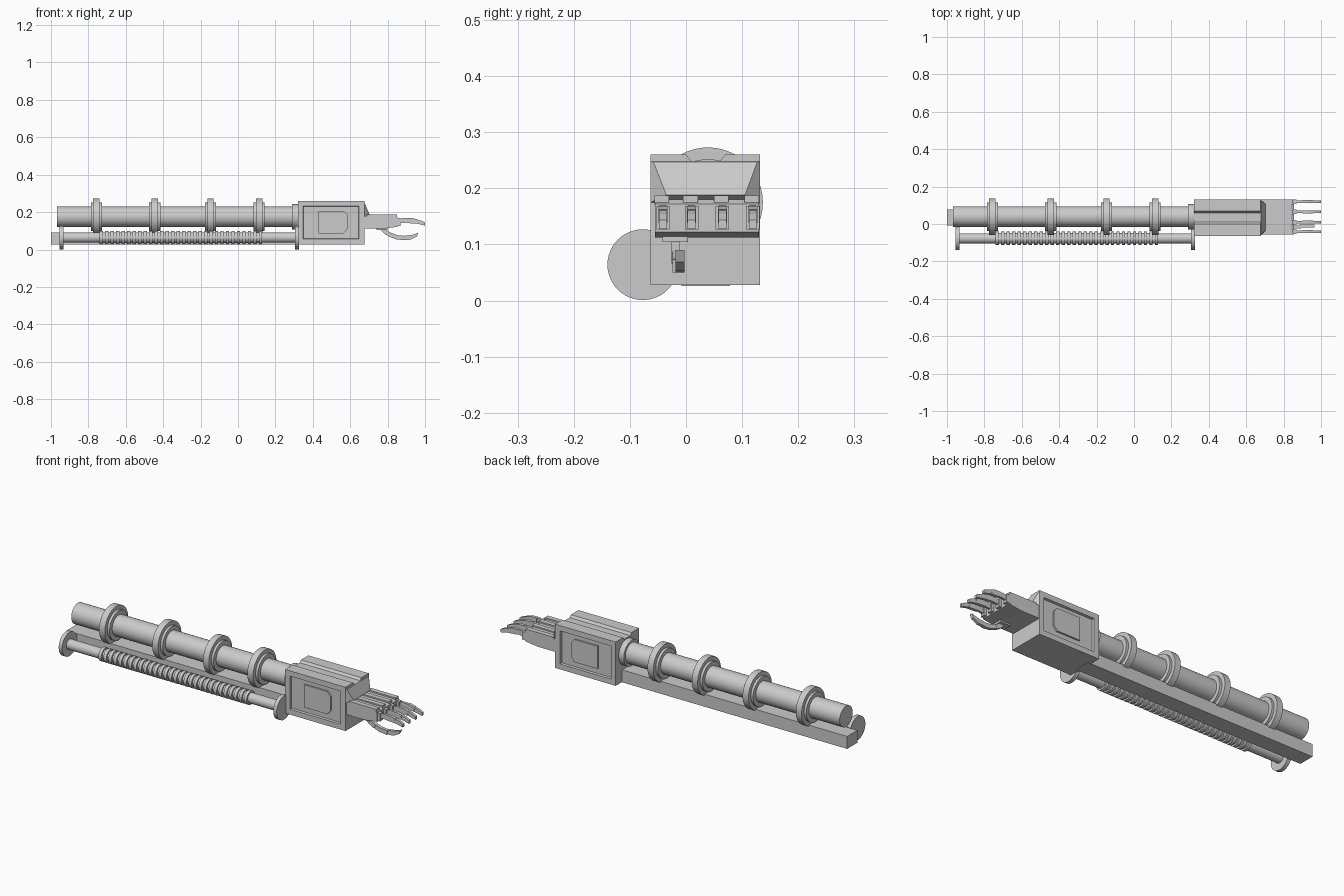
import bpy, bmesh
from math import pi

if "Cube" in bpy.data.objects:
    bpy.data.objects.remove(bpy.data.objects["Cube"])


def make(name, bm):
    bmesh.ops.recalc_face_normals(bm, faces=bm.faces)
    me = bpy.data.meshes.new(name)
    bm.to_mesh(me)
    bm.free()
    ob = bpy.data.objects.new(name, me)
    bpy.context.collection.objects.link(ob)
    return ob


def lathe(name, prof, y, z, n=48):
    """Revolve (x, radius) profile about an axis parallel to x."""
    from math import cos, sin
    bm = bmesh.new()
    rings = [[bm.verts.new((x, y + r * cos(2 * pi * i / n), z + r * sin(2 * pi * i / n)))
              for i in range(n)] for x, r in prof]
    for a, b in zip(rings, rings[1:]):
        for i in range(n):
            bm.faces.new((a[i], a[(i + 1) % n], b[(i + 1) % n], b[i]))
    bm.faces.new(rings[0])
    bm.faces.new(rings[-1])
    ob = make(name, bm)
    bpy.ops.object.select_all(action='DESELECT')
    bpy.context.view_layer.objects.active = ob
    ob.select_set(True)
    bpy.ops.object.shade_smooth_by_angle(angle=0.6)
    return ob


def prism(pts, to3d, lo, hi, bm=None):
    """Extrude a 2D polygon between lo and hi."""
    bm = bm or bmesh.new()
    a = [bm.verts.new(to3d(p, lo)) for p in pts]
    b = [bm.verts.new(to3d(p, hi)) for p in pts]
    bm.faces.new(a)
    bm.faces.new(b)
    for i in range(len(pts)):
        j = (i + 1) % len(pts)
        bm.faces.new((a[i], a[j], b[j], b[i]))
    return bm


def along_x(p, t): return (t, p[0], p[1])
def along_y(p, t): return (p[0], t, p[1])


def rect(a0, a1, b0, b1):
    return [(a0, b0), (a1, b0), (a1, b1), (a0, b1)]


# main arm tube with stepped collars
TY, TZ = 0.039, 0.175
lathe("main_tube", [(-0.967, 0.055), (0.33, 0.055)], TY, TZ)
for i, x in enumerate((-0.757, -0.445, -0.147, 0.113)):
    lathe(f"collar_{i}", [(x - 0.03, 0.055), (x - 0.03, 0.077), (x - 0.017, 0.077), (x - 0.017, 0.098),
                          (x + 0.017, 0.098), (x + 0.017, 0.077), (x + 0.03, 0.077), (x + 0.03, 0.055)], TY, TZ)
lathe("end_collar", [(0.29, 0.068), (0.325, 0.068)], TY, TZ)

# square lower beam
make("lower_beam", prism(rect(-0.008, 0.078, 0.026, 0.092), along_x, -1.0, 0.34))

# side piston with end discs and a ribbed sleeve
PY, PZ = -0.077, 0.064
lathe("piston_rod", [(-0.95, 0.027), (0.32, 0.027)], PY, PZ, 32)
for nm, x in (("rear_disc", -0.944), ("front_disc", 0.315)):
    lathe(nm, [(x - 0.01, 0.063), (x + 0.01, 0.063)], PY, PZ)
ribs, x = [], -0.74
for i in range(30):
    ribs += [(x, 0.028), (x, 0.036), (x + 0.017, 0.036), (x + 0.017, 0.028)]
    x += 0.0294
lathe("ribbed_sleeve", ribs, PY, PZ, 32)

# wrist housing with top channel and recessed sides
Y0, Y1 = -0.063, 0.132
bm = prism([(Y0, 0.028), (Y1, 0.028), (Y1, 0.26), (0.07, 0.26), (0.06, 0.248), (0.01, 0.248),
            (0.0, 0.26), (Y0, 0.26)], along_x, 0.32, 0.675)
bmesh.ops.recalc_face_normals(bm, faces=bm.faces)
bm.normal_update()
sides = [f for f in bm.faces if abs(f.normal.y) > 0.95]
bmesh.ops.inset_individual(bm, faces=sides, thickness=0.04, depth=0)
bmesh.ops.inset_individual(bm, faces=sides, thickness=0.003, depth=-0.012)
make("wrist_housing", bm)

# access panels on both sides
panel = [(0.43, 0.087), (0.565, 0.087), (0.585, 0.11), (0.585, 0.185), (0.565, 0.207), (0.43, 0.207)]
make("front_panel", prism(panel, along_y, Y0 + 0.003, Y0 + 0.02))
make("back_panel", prism(panel, along_y, Y1 - 0.02, Y1 - 0.003))

# sloped hood above the hand
bm = bmesh.new()
a = [bm.verts.new((0.675, y, z)) for y, z in ((Y0, 0.248), (Y1, 0.248), (Y1, 0.175), (Y0, 0.175))]
b = [bm.verts.new((x, y, z)) for x, y, z in ((0.678, -0.058, 0.247), (0.678, 0.127, 0.247),
                                             (0.703, 0.105, 0.188), (0.703, -0.035, 0.188))]
bm.faces.new(a)
bm.faces.new(b)
for i in range(4):
    j = (i + 1) % 4
    bm.faces.new((a[i], a[j], b[j], b[i]))
make("hood", bm)

# palm slab with finger ridges
make("palm", prism([(0.67, 0.112), (0.78, 0.112), (0.855, 0.122), (0.855, 0.172), (0.84, 0.18), (0.67, 0.18)],
                   along_y, -0.055, 0.13))
FINGERS = (-0.041, 0.01, 0.065, 0.119)
for i, y in enumerate(FINGERS):
    make(f"palm_ridge_{i}", prism(rect(0.69, 0.85, 0.17, 0.187), along_y, y - 0.015, y + 0.011))

# fingers: knuckle plus three curved segments
segments = [
    [(0.865, 0.14), (0.905, 0.144), (0.905, 0.168), (0.885, 0.17), (0.865, 0.163)],
    [(0.9, 0.142), (0.955, 0.138), (0.957, 0.162), (0.93, 0.169), (0.9, 0.169)],
    [(0.95, 0.14), (0.98, 0.133), (1.0, 0.128), (1.0, 0.144), (0.98, 0.154), (0.95, 0.163)],
]
for i, y in enumerate(FINGERS):
    bm = prism(rect(0.845, 0.87, 0.127, 0.169), along_y, y - 0.012, y + 0.012)
    for seg, w in zip(segments, (0.006, 0.008, 0.007)):
        prism(seg, along_y, y - w, y + w, bm)
    make(f"finger_{i}", bm)

# thumb curling beneath the palm
make("thumb_mount", prism(rect(0.74, 0.8, 0.104, 0.116), along_y, -0.042, 0.004))
bm = prism([(0.755, 0.112), (0.785, 0.082), (0.815, 0.066), (0.825, 0.085), (0.8, 0.1), (0.79, 0.112)],
           along_y, -0.026, -0.012)
prism([(0.81, 0.068), (0.845, 0.055), (0.89, 0.05), (0.893, 0.073), (0.85, 0.077), (0.818, 0.09)],
      along_y, -0.024, -0.007, bm)
prism([(0.885, 0.05), (0.925, 0.053), (0.955, 0.069), (0.965, 0.09), (0.93, 0.078), (0.885, 0.073)],
      along_y, -0.019, -0.003, bm)
make("thumb", bm)
